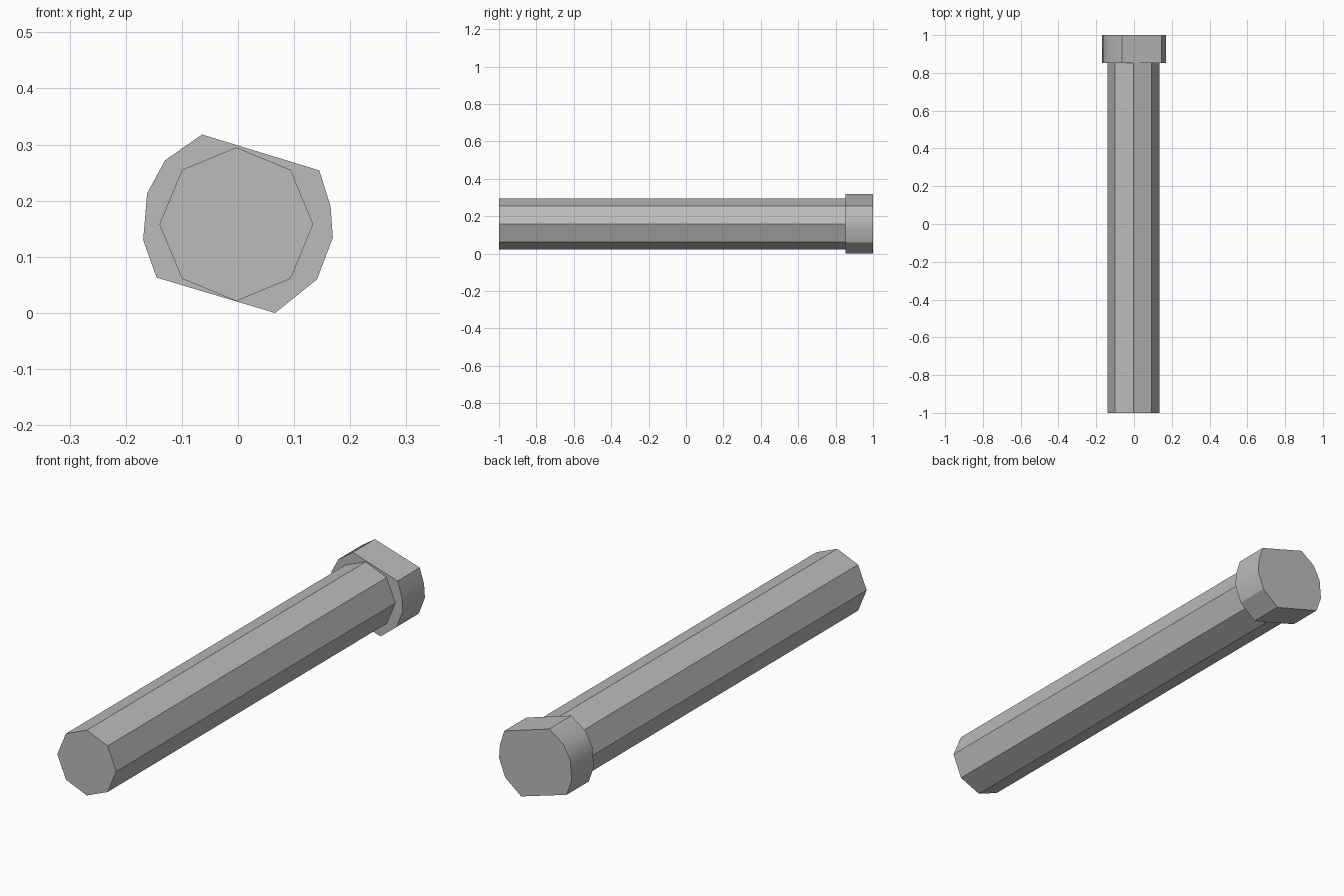
import bpy, bmesh, math

cube = bpy.data.objects.get("Cube")
if cube:
    bpy.data.objects.remove(cube, do_unlink=True)

steel = bpy.data.materials.new("grey steel")
steel.use_nodes = True
colour = (0.5, 0.5, 0.5, 1)
steel.diffuse_color = colour
steel.node_tree.nodes["Principled BSDF"].inputs["Base Color"].default_value = colour


def prism(name, profile, y0, y1):
    """Extrude an x-z outline from y0 to y1."""
    bm = bmesh.new()
    cap = bm.faces.new([bm.verts.new((x, y0, z)) for x, z in profile])
    side = bmesh.ops.extrude_face_region(bm, geom=[cap], use_keep_orig=True)
    verts = [g for g in side["geom"] if isinstance(g, bmesh.types.BMVert)]
    bmesh.ops.translate(bm, verts=verts, vec=(0, y1 - y0, 0))
    bmesh.ops.recalc_face_normals(bm, faces=bm.faces)
    mesh = bpy.data.meshes.new(name)
    bm.to_mesh(mesh)
    bm.free()
    mesh.materials.append(steel)
    obj = bpy.data.objects.new(name, mesh)
    bpy.context.collection.objects.link(obj)
    return obj


# Long octagonal shaft
octagon = [(-0.003 + 0.137 * math.cos(i * math.pi / 4),
            0.158 + 0.137 * math.sin(i * math.pi / 4)) for i in range(8)]
prism("shaft", octagon, -1, 0.86)

# Rounded head with two flat cuts
outline = [(-0.064, 0.318), (0.145, 0.254), (0.165, 0.19), (0.169, 0.134),
           (0.141, 0.06), (0.066, 0), (-0.145, 0.063), (-0.169, 0.13),
           (-0.162, 0.213), (-0.13, 0.272)]
head = prism("head", outline, 0.853, 1)
bpy.ops.object.select_all(action="DESELECT")
head.select_set(True)
bpy.context.view_layer.objects.active = head
bpy.ops.object.shade_smooth_by_angle(angle=math.radians(30))
